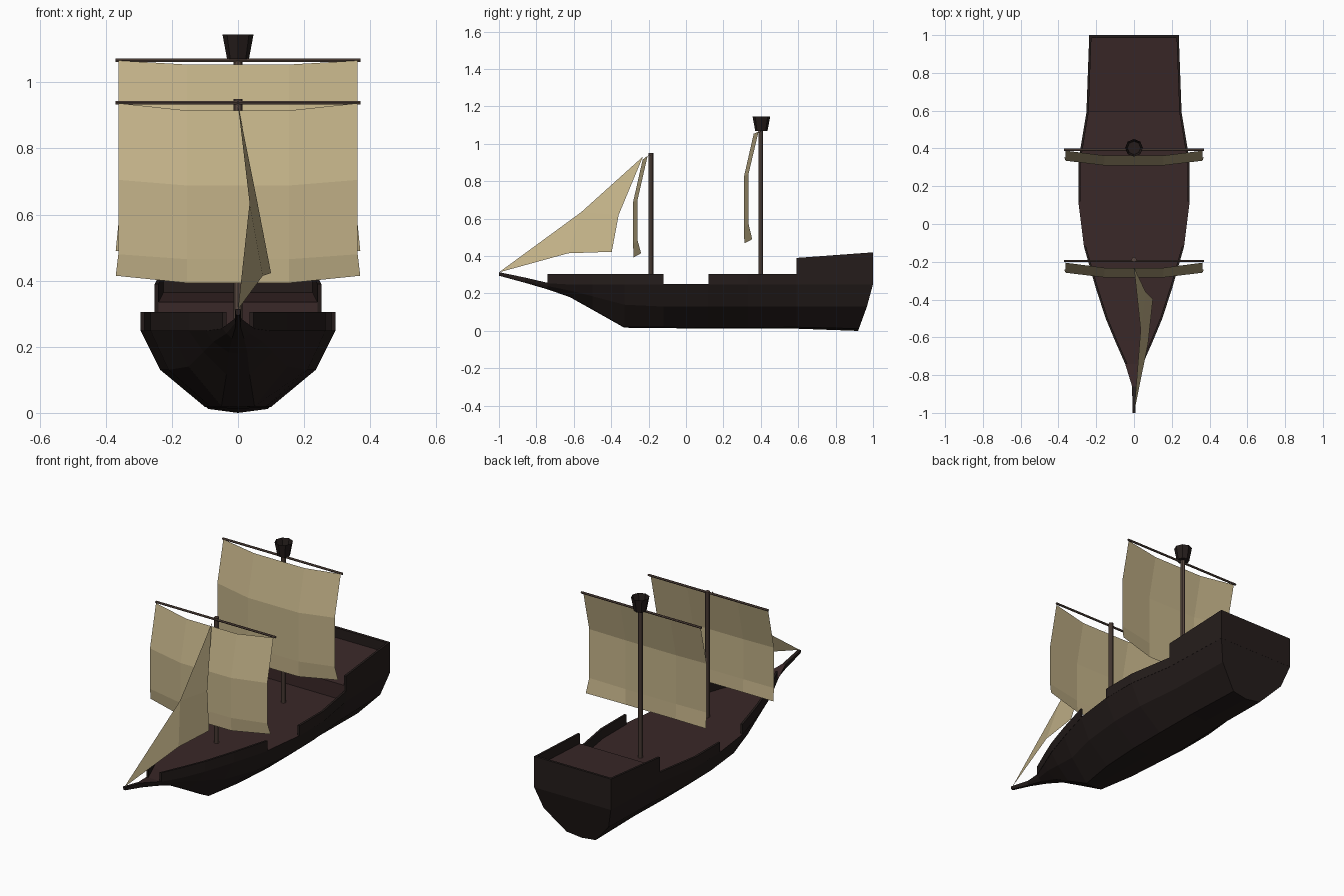
import bpy, bmesh
from math import pi

if "Cube" in bpy.data.objects:
    bpy.data.objects.remove(bpy.data.objects["Cube"])


def mat(name, r, g, b):
    m = bpy.data.materials.new(name)
    m.diffuse_color = (r, g, b, 1)
    m.use_nodes = True
    m.node_tree.nodes["Principled BSDF"].inputs["Base Color"].default_value = m.diffuse_color
    return m


HULL = mat("dark_wood", 0.018, 0.012, 0.011)
DECK = mat("deck_wood", 0.042, 0.021, 0.021)
MAST = mat("mast_wood", 0.10, 0.066, 0.052)
CLOTH = mat("canvas", 0.55, 0.45, 0.25)


def make(name, verts, faces, mats, solid=True):
    me = bpy.data.meshes.new(name)
    me.from_pydata(verts, [], faces)
    for m in mats:
        me.materials.append(m)
    bm = bmesh.new()
    bm.from_mesh(me)
    if solid:
        bmesh.ops.recalc_face_normals(bm, faces=bm.faces)
    bm.to_mesh(me)
    bm.free()
    ob = bpy.data.objects.new(name, me)
    bpy.context.collection.objects.link(ob)
    return ob


def loft(name, rings, *mats):
    """Skin equal closed rings and cap both ends."""
    n = len(rings[0])
    verts = [v for r in rings for v in r]
    faces = [(i * n + j, i * n + (j + 1) % n, (i + 1) * n + (j + 1) % n, (i + 1) * n + j)
             for i in range(len(rings) - 1) for j in range(n)]
    faces += [tuple(range(n)), tuple(range(len(verts) - n, len(verts)))]
    return make(name, verts, faces, mats)


def cylinder(name, r1, r2, depth, loc, material, sides=8, rot=(0, 0, 0)):
    bpy.ops.mesh.primitive_cone_add(vertices=sides, radius1=r1, radius2=r2,
                                    depth=depth, location=loc, rotation=rot)
    ob = bpy.context.object
    ob.name = name
    ob.data.materials.append(material)
    return ob


# Hull stations: y, keel z, then bilge, side and sheer as (x, z)
stations = [
    (-1.00, .295, (.006, .296), (.008, .304), (.008, .314)),
    (-0.86, .257, (.008, .259), (.010, .270), (.010, .285)),
    (-0.74, .222, (.018, .225), (.035, .240), (.047, .257)),
    (-0.62, .180, (.028, .183), (.075, .215), (.100, .250)),
    (-0.50, .113, (.035, .116), (.105, .185), (.150, .250)),
    (-0.33, .017, (.050, .020), (.150, .140), (.205, .250)),
    (-0.12, .015, (.085, .020), (.210, .130), (.265, .250)),
    (0.12, .012, (.100, .018), (.235, .130), (.295, .250)),
    (0.33, .012, (.100, .018), (.235, .130), (.295, .250)),
    (0.59, .012, (.095, .020), (.210, .130), (.252, .250)),
    (1.00, .000, (.090, .012), (.200, .130), (.237, .250)),
]
rings = []
for y, k, *side in stations:
    pts = [(-x, z) for x, z in reversed(side)] + [(0, k)] + side
    # stern rakes forward towards the keel
    rings.append([(x, y - (max(0, .08 * (1 - z / .22)) if y == 1 else 0), z) for x, z in pts])
hull = loft("hull", rings, HULL, DECK)
for f in hull.data.polygons:
    if f.normal.z > .8 and f.center.y > -.85:
        f.material_index = 1

# Bulwarks along the sheer line, mirrored
T = .012
sheer = [(s[0], *s[4]) for s in stations]


def bulwark(name, y0, y1, top0, top1):
    part = [s for s in sheer if y0 <= s[0] <= y1]
    rs = []
    for y, x, z in part:
        t = top0 + (top1 - top0) * (y - y0) / (y1 - y0)
        rs.append([(x, y, z - .002), (x, y, t), (x - T, y, t), (x - T, y, z - .002)])
    ob = loft(name, rs, HULL)
    ob.modifiers.new("mirror", "MIRROR")


bulwark("fore_bulwark", -.74, -.12, .305, .305)
bulwark("aft_bulwark", .12, .59, .305, .305)
bulwark("stern_bulwark", .59, 1.0, .39, .42)


# Raised stern deck and transom
def slab(name, ends, material):
    loft(name, [[(-w, y, z0), (w, y, z0), (w, y, z1), (-w, y, z1)] for y, w, z0, z1 in ends], material)


slab("stern_deck", [(.592, .245, .248, .335), (.99, .23, .248, .365)], DECK)
slab("transom", [(.985, .237, .248, .419), (1.0, .237, .248, .42)], HULL)

# Masts and yards
for name, y, top, yard_y, yard_z in (("fore", -.188, .95, -.196, .939),
                                     ("main", .40, 1.08, .393, 1.067)):
    cylinder(name + "_mast", .013, .013, top - .24, (0, y, (top + .24) / 2), MAST)
    cylinder(name + "_yard", .006, .006, .74, (0, yard_y, yard_z), MAST, 6, (0, pi / 2, 0))

# Crow's nest: tapered tub with a hollow top
nest = cylinder("lookout_tub", .033, .047, .075, (0, .403, 1.1075), HULL)
bm = bmesh.new()
bm.from_mesh(nest.data)
top = max(bm.faces, key=lambda f: f.calc_center_median().z)
bmesh.ops.inset_region(bm, faces=[top], thickness=.012)
bmesh.ops.translate(bm, verts=top.verts, vec=(0, 0, -.05))
bm.to_mesh(nest.data)
bm.free()


# Square sails: rows of (edge y, edge z, centre y, centre z, edge half width)
def square_sail(name, rows):
    verts = []
    for ye, ze, yc, zc, w in rows:
        verts += [(-w, ye, ze), (-.155, yc, zc), (.155, yc, zc), (w, ye, ze)]
    faces = [(4 * i + j, 4 * i + 4 + j, 4 * i + 5 + j, 4 * i + 1 + j)
             for i in range(len(rows) - 1) for j in range(3)]
    make(name, verts, faces, [CLOTH], solid=False)


square_sail("fore_sail", [(-.205, .937, -.232, .915, .362), (-.258, .705, -.283, .688, .362),
                          (-.258, .480, -.283, .465, .362), (-.240, .415, -.280, .393, .370)])
square_sail("main_sail", [(.388, 1.066, .362, 1.054, .362), (.335, .842, .310, .825, .362),
                          (.335, .570, .310, .553, .362), (.354, .490, .312, .468, .370)])

# Jib stretched from the fore mast to the bowsprit tip
make("jib", [(0, -.23, .932), (.035, -.56, .635), (0, -1, .313),
             (.075, -.63, .415), (.10, -.397, .423), (.062, -.36, .62)],
     [(0, 1, 5), (1, 2, 3), (1, 3, 4, 5)], [CLOTH], solid=False)
